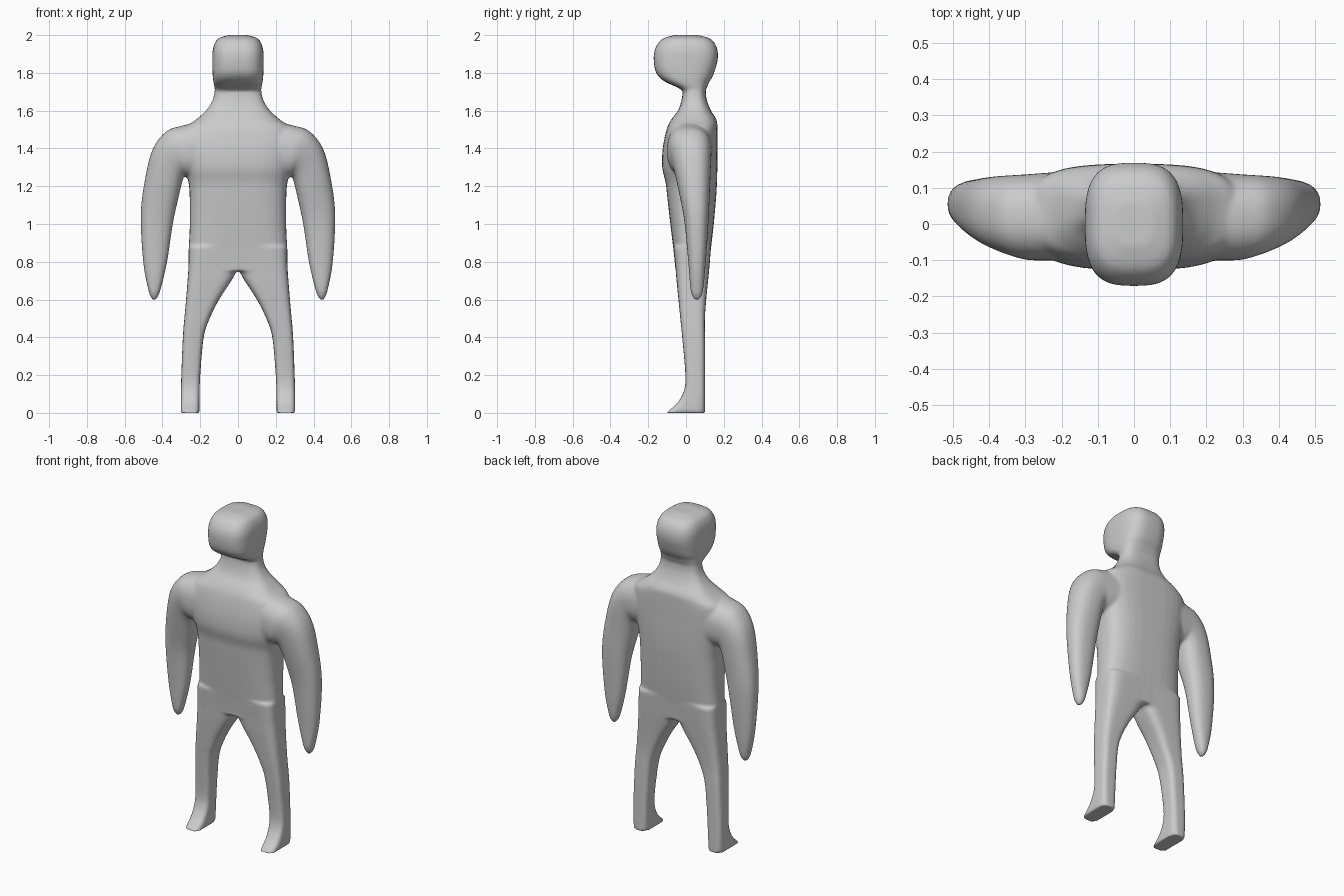
import bpy, bmesh
from math import cos, sin, tau, copysign


def spline(p0, p1, p2, p3, t):
    # Catmull-Rom blend of ring parameters
    return [0.5 * (2 * b + (c - a) * t + (2 * a - 5 * b + 4 * c - d) * t * t
                   + (3 * b - a - 3 * c + d) * t ** 3)
            for a, b, c, d in zip(p0, p1, p2, p3)]


def loft(bm, keys, power, side=1, seg=36, steps=4):
    # each key: outer (x, z), inner (x, z), front y, back y
    n = len(keys)
    rows = []
    for i in range(n - 1):
        quad = [keys[max(0, min(n - 1, i + k))] for k in (-1, 0, 1, 2)]
        rows += [spline(*quad, s / steps) for s in range(steps)]
    rows.append(keys[-1])
    rings = []
    for ox, oz, ix, iz, y0, y1 in rows:
        ring = []
        for k in range(seg):
            c, s = cos(tau * k / seg), sin(tau * k / seg)
            u = copysign(abs(c) ** (2 / power), c)
            v = copysign(abs(s) ** (2 / power), s)
            ring.append(bm.verts.new((side * ((ox + ix) / 2 + u * (ox - ix) / 2),
                                      (y0 + y1) / 2 + v * (y1 - y0) / 2,
                                      (oz + iz) / 2 + u * (oz - iz) / 2)))
        rings.append(ring)
    for a, b in zip(rings, rings[1:]):
        for k in range(seg):
            j = (k + 1) % seg
            bm.faces.new((a[k], a[j], b[j], b[k]))
    bm.faces.new(rings[0])
    bm.faces.new(rings[-1])


def level(z, x0, x1, y0, y1):
    return (x1, z, x0, z, y0, y1)


def centred(rows):
    return [level(z, -hx, hx, y0, y1) for z, hx, y0, y1 in rows]


bm = bmesh.new()

# torso and neck: z, half width, front, back
loft(bm, centred([
    (0.75, .262, -.055, .122), (0.85, .262, -.065, .13), (1.0, .255, -.083, .147),
    (1.15, .256, -.10, .16), (1.22, .262, -.108, .164), (1.3, .28, -.126, .166),
    (1.4, .30, -.123, .166), (1.5, .29, -.103, .166), (1.55, .225, -.08, .162),
    (1.6, .17, -.043, .132), (1.65, .137, -.025, .112), (1.7, .124, -.018, .105),
    (1.78, .12, -.02, .11)]), 3.0)

# head
loft(bm, centred([
    (1.70, .118, -.005, .10), (1.725, .125, -.05, .112), (1.75, .130, -.105, .122),
    (1.775, .133, -.14, .138), (1.81, .135, -.162, .152), (1.87, .136, -.171, .168),
    (1.92, .134, -.166, .167), (1.96, .122, -.145, .15), (1.985, .10, -.115, .12),
    (2.0, .05, -.06, .06)]), 3.0)

leg = [level(*r) for r in [
    (0.88, -.06, .259, -.067, .133), (0.76, .003, .263, -.055, .123),
    (0.7, .035, .267, -.05, .117), (0.6, .10, .275, -.04, .107),
    (0.5, .15, .284, -.03, .10), (0.4, .182, .292, -.02, .10),
    (0.2, .20, .30, -.003, .10), (0.12, .203, .302, -.01, .10),
    (0.06, .204, .303, -.04, .10), (0.025, .204, .303, -.075, .10),
    (0.0, .204, .303, -.105, .10)]]

arm = [(.20, 1.54, .20, 1.25, -.10, .145), (.30, 1.52, .275, 1.25, -.10, .138),
       (.38, 1.49, .285, 1.255, -.088, .135), (.45, 1.40, .295, 1.225, -.067, .132),
       (.49, 1.25, .315, 1.14, -.042, .127), (.515, 1.05, .345, 1.0, -.01, .12),
       (.502, .80, .375, .80, .012, .105), (.477, .66, .408, .66, .023, .092),
       (.463, .615, .424, .615, .036, .08), (.45, .597, .438, .597, .05, .066)]

for side in (1, -1):
    loft(bm, leg, 4.0, side)
    loft(bm, arm, 2.4, side)

bmesh.ops.recalc_face_normals(bm, faces=bm.faces)
mesh = bpy.data.meshes.new("body")
bm.to_mesh(mesh)
bm.free()
body = bpy.data.objects.new("body", mesh)
bpy.context.collection.objects.link(body)

# fuse the parts into one smooth skin
fuse = body.modifiers.new("fuse", 'REMESH')
fuse.mode = 'VOXEL'
fuse.voxel_size = 0.009
fuse.use_smooth_shade = True
soft = body.modifiers.new("soften", 'SMOOTH')
soft.factor = 0.5
soft.iterations = 4
